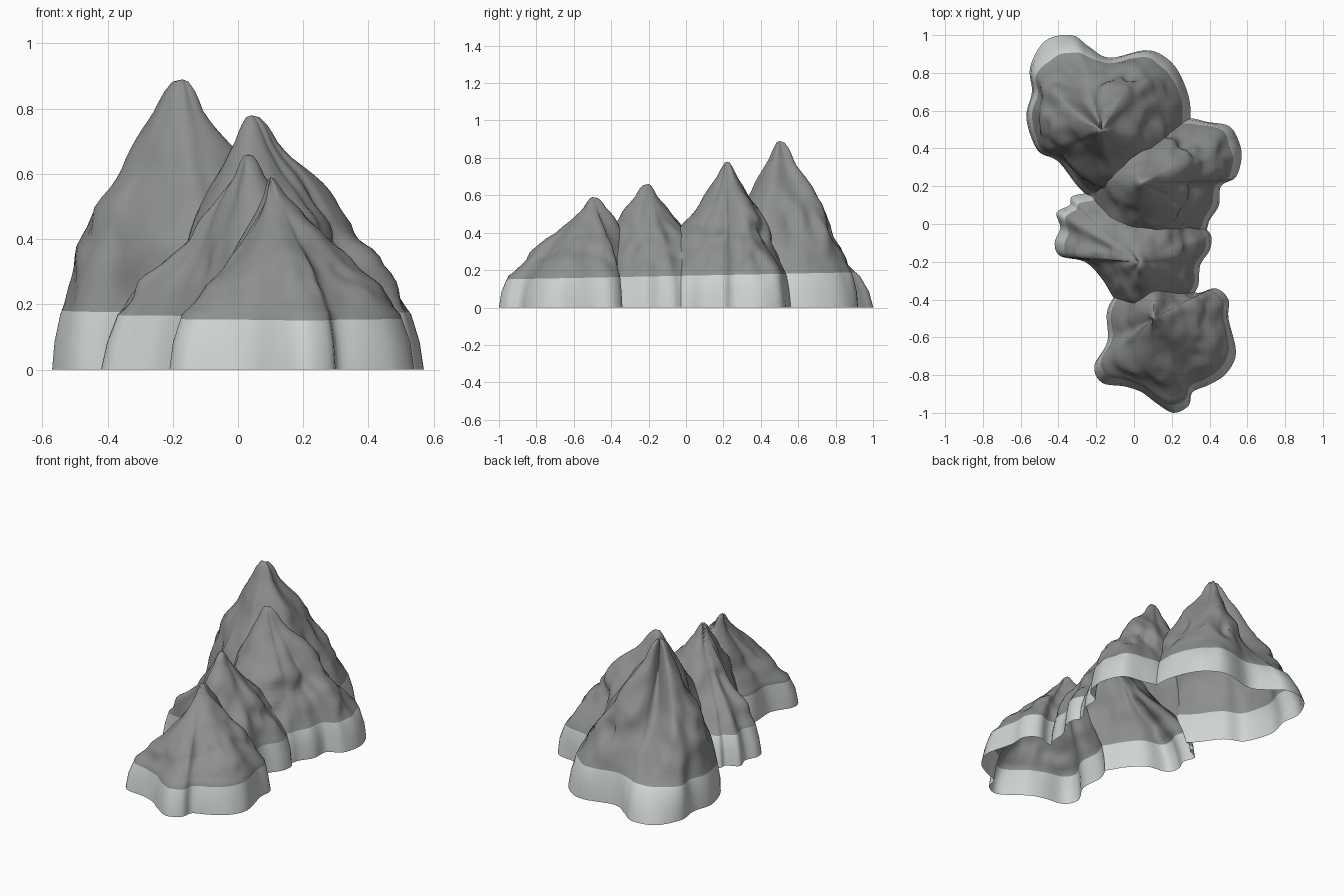
import bpy, bmesh
from mathutils import Vector, noise

cube = bpy.data.objects.get("Cube")
if cube:
    bpy.data.objects.remove(cube, do_unlink=True)

SKIRT = 0.17      # height of the pale foot of the rock
LEVELS = 24       # rings between the foot and the summit
STEPS = 5         # smoothing steps between outline points

# Slope shared by all peaks: (height fraction above the foot, spread)
SLOPE = [(0, .92), (.06, .87), (.2, .78), (.32, .66), (.46, .54), (.6, .4),
         (.74, .26), (.87, .125), (.96, .065), (1, .03)]


def make_material(name, colour):
    mat = bpy.data.materials.new(name)
    mat.use_nodes = True
    mat.diffuse_color = colour
    shader = next(n for n in mat.node_tree.nodes if n.type == 'BSDF_PRINCIPLED')
    shader.inputs["Base Color"].default_value = colour
    shader.inputs["Roughness"].default_value = 0.9
    return mat


def spread_at(u):
    for (a, p), (b, q) in zip(SLOPE, SLOPE[1:]):
        if u <= b:
            return p + (q - p) * (u - a) / (b - a)
    return SLOPE[-1][1]


def smooth_loop(points):
    """Closed Catmull-Rom curve; a third value is the hollowness of the slope."""
    pts = [Vector(p if len(p) == 3 else (*p, 1)) for p in points]
    count = len(pts)
    loop = []
    for i in range(count):
        a, b, c, d = (pts[(i + k) % count] for k in (-1, 0, 1, 2))
        for s in range(STEPS):
            t = s / STEPS
            loop.append(0.5 * (2 * b + (c - a) * t
                               + (2 * a - 5 * b + 4 * c - d) * t ** 2
                               + (3 * b - a - 3 * c + d) * t ** 3))
    return loop


def make_peak(name, summit, depth, outline):
    """Closed rock cone whose rings shrink from the outline to the summit."""
    x, y, height = summit
    top = Vector((x, y))
    loop = smooth_loop(outline)
    mean = sum((p.xy - top).length for p in loop) / len(loop)

    # Ring list: height, spread, roughness
    rings = [(-depth, 1, 0), (0, 1, 0), (SKIRT / 2, .975, .02)]
    for i in range(LEVELS + 1):
        u = i / LEVELS
        z = SKIRT + u * (height - SKIRT) * 0.99
        rings.append((z, spread_at(u), .03 + .15 * min(u * 3, 1)))

    bm = bmesh.new()
    layers = []
    for z, spread, rough in rings:
        layer = []
        for p in loop:
            reach = p.xy - top
            # far spurs fall away faster than near ones
            k = spread ** (p.z * (1 + 0.5 * (reach.length / mean - 1)))
            spot = top + reach * k
            bump = noise.noise(Vector((spot.x * 6, spot.y * 6, z * 4)))
            bump += 0.5 * noise.noise(Vector((spot.x * 14, spot.y * 14, z * 9)))
            spot = top + reach * k * (1 + rough * bump)
            layer.append(bm.verts.new((spot.x, spot.y, z)))
        layers.append(layer)

    for low, high in zip(layers, layers[1:]):
        for i in range(len(low)):
            j = (i + 1) % len(low)
            bm.faces.new((low[i], low[j], high[j], high[i]))
    tip = bm.verts.new((x, y, height))
    last = layers[-1]
    for i in range(len(last)):
        bm.faces.new((last[i], last[(i + 1) % len(last)], tip))
    bm.faces.new(layers[0])
    bmesh.ops.recalc_face_normals(bm, faces=bm.faces[:])

    mesh = bpy.data.meshes.new(name)
    bm.to_mesh(mesh)
    bm.free()
    obj = bpy.data.objects.new(name, mesh)
    bpy.context.collection.objects.link(obj)
    return obj


# Tall rear peak, steep on its right side, with a low spur at the back
rear = make_peak("mountain_range", (-.17, .5, .89), .05, [
    (-.47, .97, 1.6), (-.33, 1, 1.7), (-.24, .94, 1.3), (-.13, .88, .9),
    (.06, .92, .8), (.17, .88, .85), (.25, .78), (.30, .6), (.26, .35, .9),
    (.12, .1), (-.1, .07), (-.27, .17), (-.40, .33, .9), (-.51, .39, .85),
    (-.57, .56, .8), (-.54, .7, .75), (-.55, .83, .95)])

# Broad second peak, bulging to the left
second = make_peak("second_peak", (.04, .22, .78), .06, [
    (.30, .56, .9), (.39, .54, .85), (.50, .52, .8), (.55, .45, .75),
    (.57, .36, .75), (.54, .25, .8), (.46, .2, .85), (.45, .1, .9),
    (.40, .02), (.37, -.05), (.24, -.16), (.02, -.2), (-.13, -.08),
    (-.23, .13), (-.2, .4), (0, .6), (.18, .56)])

# Narrow third peak with a long low spur
third = make_peak("third_peak", (.03, -.2, .66), .07, [
    (.38, -.02), (.41, -.07), (.40, -.14), (.35, -.22), (.33, -.35, .9),
    (.2, -.46, .8), (0, -.5, .8), (-.10, -.4), (-.17, -.29), (-.26, -.2, 1.1),
    (-.39, -.17, 1.1), (-.42, -.1, 1.1), (-.39, -.02, 1.1), (-.41, .06, 1.1),
    (-.34, .1, 1.1), (-.32, .15, 1.1), (-.15, .17), (.1, .18), (.3, .1)])

# Front peak with a hollow right flank
front = make_peak("front_peak", (.1, -.5, .59), .08, [
    (.31, -.36), (.43, -.34), (.50, -.40), (.50, -.5), (.54, -.68),
    (.49, -.79), (.40, -.85), (.31, -.89), (.29, -.96), (.21, -1),
    (.12, -.95), (.04, -.89), (-.05, -.86, 1.2), (-.17, -.84, 1.5),
    (-.21, -.75, 1.6), (-.14, -.62, 1.8), (-.14, -.45, 1.6),
    (-.04, -.32, 1.1), (.12, -.22, .75)])

# Fuse the peaks into one skin
others = (second, third, front)
for other in others:
    fuse = rear.modifiers.new("fuse", 'BOOLEAN')
    fuse.operation = 'UNION'
    fuse.solver = 'EXACT'
    fuse.object = other
bpy.context.view_layer.update()
graph = bpy.context.evaluated_depsgraph_get()
skin = bpy.data.meshes.new_from_object(rear.evaluated_get(graph))
rear.modifiers.clear()
rear.data = skin
for other in others:
    bpy.data.objects.remove(other, do_unlink=True)

skin.materials.clear()
skin.materials.append(make_material("dark_grey_rock", (.27, .28, .275, 1)))
skin.materials.append(make_material("pale_grey_foot", (.62, .66, .64, 1)))

# Open the underside, cut along the colour edge and paint the foot
tilt = Vector((0, -.02, 1))
bm = bmesh.new()
bm.from_mesh(skin)
bmesh.ops.bisect_plane(bm, geom=bm.verts[:] + bm.edges[:] + bm.faces[:],
                       plane_co=(0, 0, 0), plane_no=(0, 0, 1), clear_inner=True)
bmesh.ops.bisect_plane(bm, geom=bm.verts[:] + bm.edges[:] + bm.faces[:],
                       plane_co=(0, 0, SKIRT), plane_no=tilt)
for face in bm.faces:
    above = face.calc_center_median().dot(tilt) > SKIRT
    face.material_index = 0 if above else 1
bm.to_mesh(skin)
bm.free()

# Smooth rock with sharp creases between the peaks
bpy.ops.object.select_all(action='DESELECT')
rear.select_set(True)
bpy.context.view_layer.objects.active = rear
bpy.ops.object.shade_smooth_by_angle(angle=0.7)
